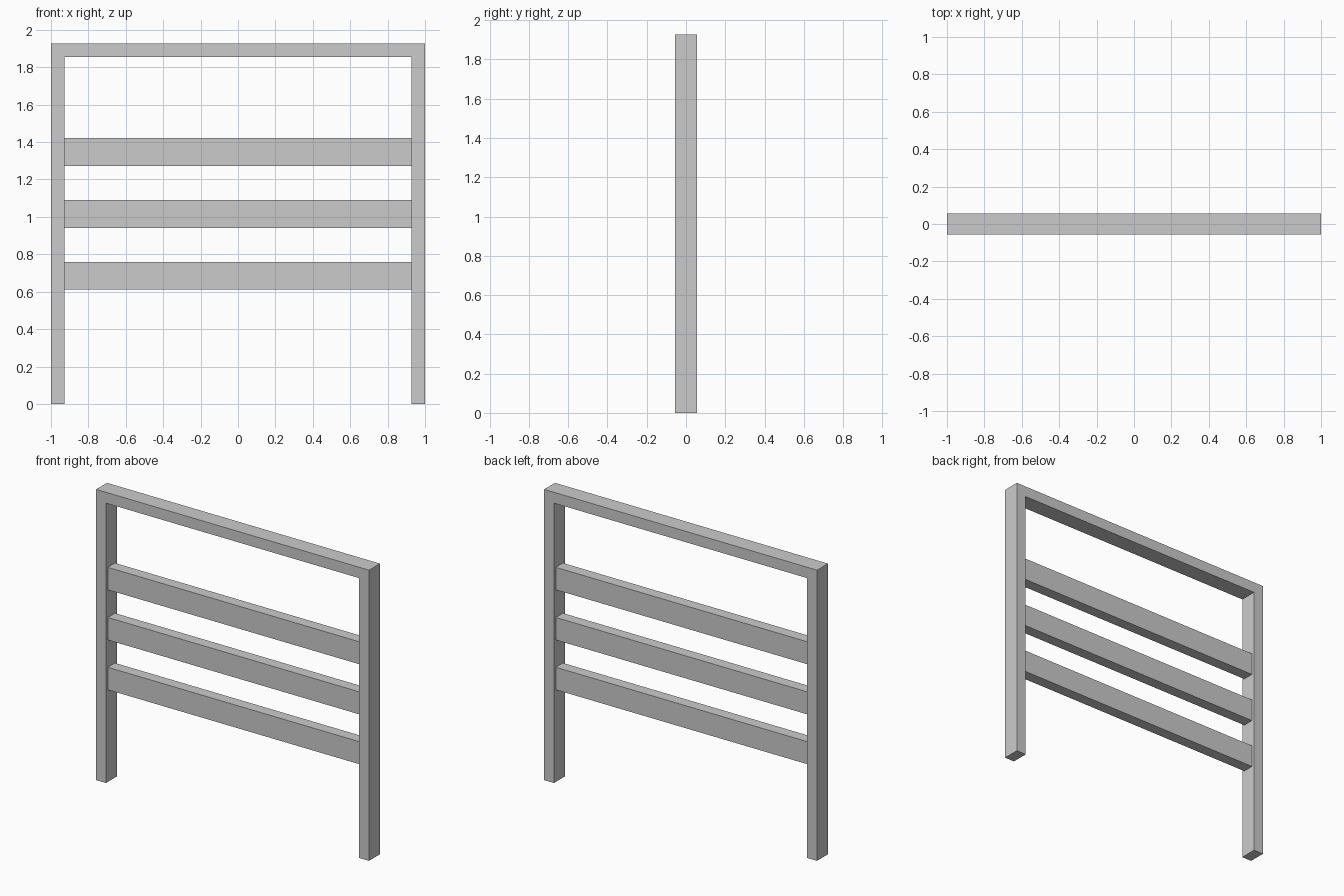
import bpy
import bmesh

if "Cube" in bpy.data.objects:
    bpy.data.objects.remove(bpy.data.objects["Cube"])

HEIGHT, BAR, INNER = 1.926, 0.072, 0.928
FRAME_DEPTH, SLAT_DEPTH, SLAT_HEIGHT = 0.114, 0.075, 0.149


def extruded_profile(name, points, depth):
    """Extrude an x/z outline along y, centred on y = 0."""
    bm = bmesh.new()
    face = bm.faces.new([bm.verts.new((x, -depth / 2, z)) for x, z in points])
    result = bmesh.ops.extrude_face_region(bm, geom=[face])
    moved = [v for v in result["geom"] if isinstance(v, bmesh.types.BMVert)]
    bmesh.ops.translate(bm, verts=moved, vec=(0, depth, 0))
    bmesh.ops.recalc_face_normals(bm, faces=bm.faces)
    mesh = bpy.data.meshes.new(name)
    bm.to_mesh(mesh)
    bm.free()
    obj = bpy.data.objects.new(name, mesh)
    bpy.context.collection.objects.link(obj)
    return obj


# Outer frame: two posts joined by the top rail
half = [(1, HEIGHT), (1, 0), (INNER, 0), (INNER, HEIGHT - BAR)]
mirrored = [(-x, z) for x, z in reversed(half)]
extruded_profile("outer_frame", half + mirrored, FRAME_DEPTH)

# Three thinner slats between the posts
for name, z in (("lower_slat", 0.685), ("middle_slat", 1.015), ("upper_slat", 1.347)):
    h = SLAT_HEIGHT / 2
    outline = [(-INNER, z - h), (INNER, z - h), (INNER, z + h), (-INNER, z + h)]
    extruded_profile(name, outline, SLAT_DEPTH)
